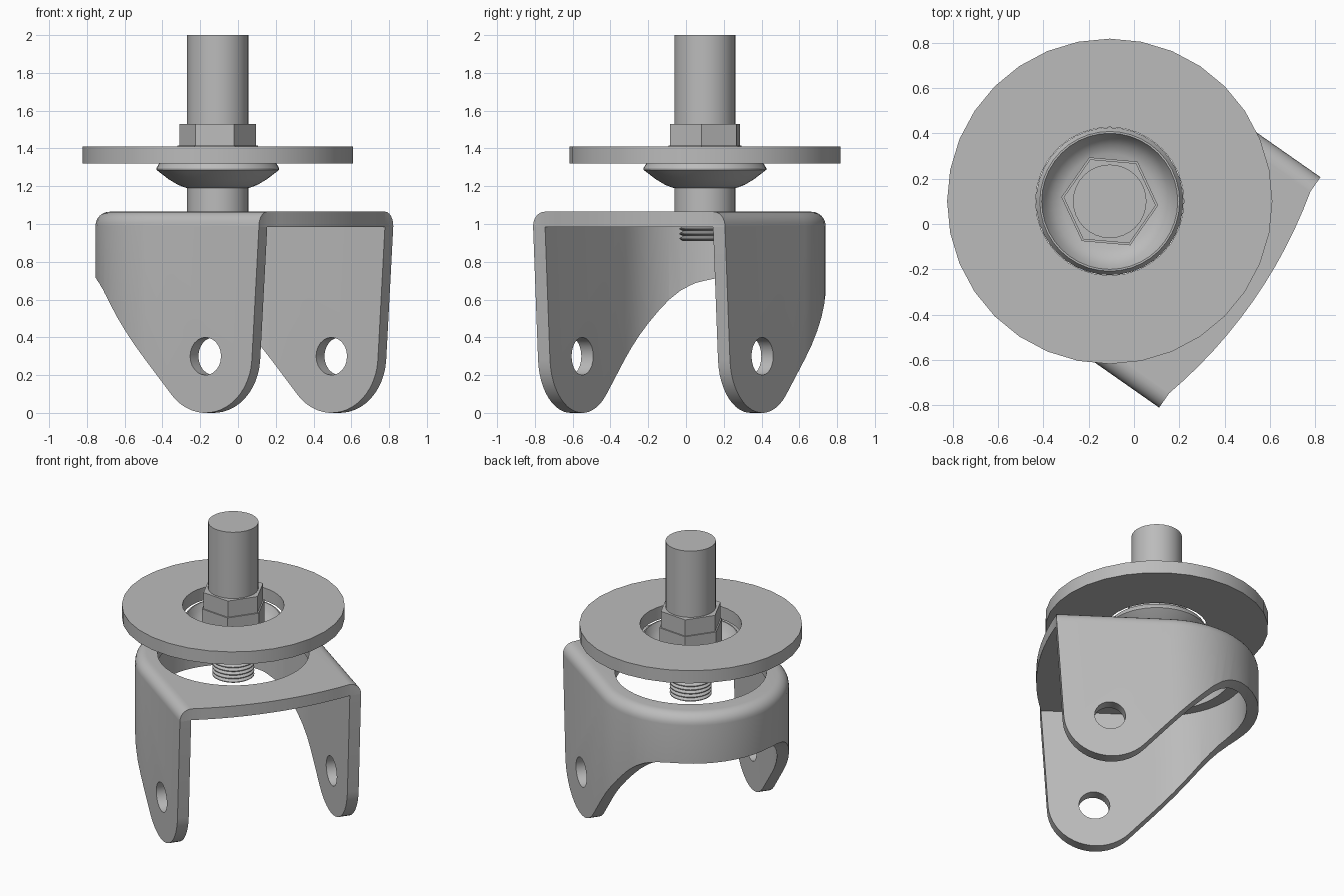
import bpy, bmesh, math
from mathutils import Matrix, Vector

if "Cube" in bpy.data.objects:
    bpy.data.objects.remove(bpy.data.objects["Cube"])

AXIS = Vector((-0.107, 0.10, 0))
TURN = math.radians(-35)

steel = bpy.data.materials.new("grey steel")
steel.use_nodes = True
steel.diffuse_color = (0.5, 0.5, 0.5, 1)
steel.node_tree.nodes["Principled BSDF"].inputs["Base Color"].default_value = (0.5, 0.5, 0.5, 1)


def finish(name, bm, turn=0.0):
    bmesh.ops.recalc_face_normals(bm, faces=bm.faces)
    mesh = bpy.data.meshes.new(name)
    bm.to_mesh(mesh)
    bm.free()
    mesh.materials.append(steel)
    obj = bpy.data.objects.new(name, mesh)
    bpy.context.collection.objects.link(obj)
    obj.matrix_world = Matrix.Translation(AXIS) @ Matrix.Rotation(turn, 4, 'Z')
    return obj


def activate(obj):
    bpy.ops.object.select_all(action='DESELECT')
    obj.select_set(True)
    bpy.context.view_layer.objects.active = obj


def smooth(obj, degrees=30):
    activate(obj)
    bpy.ops.object.shade_smooth_by_angle(angle=math.radians(degrees))


def lathe(name, profile, steps=32, closed=True, turn=0.0):
    """Spin (radius, height) points around the vertical axis."""
    bm = bmesh.new()
    verts = [bm.verts.new((r, 0, z)) for r, z in profile]
    edges = [bm.edges.new(p) for p in zip(verts, verts[1:])]
    if closed:
        edges.append(bm.edges.new((verts[-1], verts[0])))
    bmesh.ops.spin(bm, geom=verts + edges, cent=(0, 0, 0), axis=(0, 0, 1),
                   angle=math.tau, steps=steps, use_duplicate=False)
    bmesh.ops.remove_doubles(bm, verts=bm.verts, dist=0.0005)
    return finish(name, bm, turn)


def prism(points, direction):
    """Extrude a closed outline of 3D points along a direction."""
    bm = bmesh.new()
    face = bm.faces.new([bm.verts.new(p) for p in points])
    new = bmesh.ops.extrude_face_region(bm, geom=[face])["geom"]
    bmesh.ops.translate(bm, vec=direction,
                        verts=[g for g in new if isinstance(g, bmesh.types.BMVert)])
    return bm


def arc(cx, cy, r, start, end, n):
    angles = [math.radians(start + (end - start) * i / n) for i in range(n + 1)]
    return [(cx + r * math.cos(a), cy + r * math.sin(a)) for a in angles]


def carve(target, bm, operation):
    cutter = finish("cutter", bm, TURN)
    cutter.hide_render = True
    activate(target)
    mod = target.modifiers.new("carve", 'BOOLEAN')
    mod.operation, mod.solver, mod.object = operation, 'EXACT', cutter
    bpy.ops.object.modifier_apply(modifier=mod.name)
    bpy.data.objects.remove(cutter)


# Fork: a round-backed shell, open in front and below
def u_plan(r, front, z):
    outline = [(front, r)] + arc(-0.035, 0, r, 90, 270, 28) + [(front, -r)]
    return [(x, y, z) for x, y in outline]


TOP, PLATE, WALL, HALF = 1.065, 0.985, 0.077, 0.62
bm = prism(u_plan(HALF, 0.9, -0.1), (0, 0, TOP + 0.1))
rim = [e for e in bm.edges if all(v.co.z > 1 for v in e.verts)
       and not all(v.co.x > 0.8 for v in e.verts)]
bmesh.ops.bevel(bm, geom=rim, offset=0.075, segments=6, profile=0.5, affect='EDGES')
fork = finish("fork", bm, TURN)
carve(fork, prism(u_plan(HALF - WALL, 1.0, -0.2), (0, 0, PLATE + 0.2)), 'DIFFERENCE')

# Side outline of the legs, with round feet and an arched back
HUB, HUB_Z, FOOT = 0.355, 0.3, 0.3
side = [(1, 1.2), (1, PLATE), (0.70, PLATE)]
side += arc(HUB, HUB_Z, FOOT, -4, -137.5, 18)
side += [(-0.326, 0.60), (-0.38, 0.65), (-0.436, 0.688), (-0.50, 0.712),
         (-0.56, 0.72), (-1, 0.72), (-1, 1.2)]
carve(fork, prism([(x, -1, z) for x, z in side], (0, 2, 0)), 'INTERSECT')

# Bowed front edge of the top plate
inner = HALF - WALL
sag = 0.07
bow_r = (inner ** 2 + sag ** 2) / (2 * sag)
spread = math.degrees(math.asin(inner / bow_r))
plan = [(-1, -1), (0.70, -1)]
plan += arc(0.70 + sag - bow_r, 0, bow_r, -spread, spread, 12)
plan += [(0.70, 1), (-1, 1)]
carve(fork, prism([(x, y, -0.2) for x, y in plan], (0, 0, 1.5)), 'INTERSECT')

# Axle holes and the large bearing opening
axle = [(x, -1, z) for x, z in arc(HUB, HUB_Z, 0.1, 0, 345, 23)]
carve(fork, prism(axle, (0, 2, 0)), 'DIFFERENCE')
opening = [(x, y, 0.9) for x, y in arc(0, 0, 0.487, 0, 352.5, 47)]
carve(fork, prism(opening, (0, 0, 0.4)), 'DIFFERENCE')
smooth(fork)

# Mounting disc with a central hole
smooth(lathe("mounting_disc", [(0.327, 1.32), (0.717, 1.32), (0.717, 1.41), (0.327, 1.41)]))

# Dished bearing cup under the disc
cup = [(0.12, 1.19), (0.17, 1.192), (0.21, 1.207), (0.26, 1.237), (0.325, 1.287),
       (0.325, 1.296), (0.308, 1.325), (0.30, 1.325), (0.28, 1.285), (0.25, 1.255),
       (0.21, 1.235), (0.12, 1.23)]
smooth(lathe("bearing_cup", cup, 40))

# Hex nuts, one above the other
for name, r, low, high in (("lower_nut", 0.214, 1.22, 1.415), ("upper_nut", 0.204, 1.41, 1.53)):
    lathe(name, [(0, low), (r, low), (r, high), (0, high)], 6, False, math.radians(-5))

# Stud with a threaded lower end
smooth(lathe("stud", [(0, 1.065), (0.162, 1.065), (0.162, 2.0), (0, 2.0)], 32, False))
PITCH = 0.026
thread = [(0, 0.91)]
for i in range(6):
    z = 0.91 + i * PITCH
    thread += [(0.115, z), (0.135, z + 0.4 * PITCH), (0.135, z + 0.6 * PITCH)]
thread += [(0.115, 1.07), (0, 1.07)]
smooth(lathe("stud_thread", thread, 32, False))
